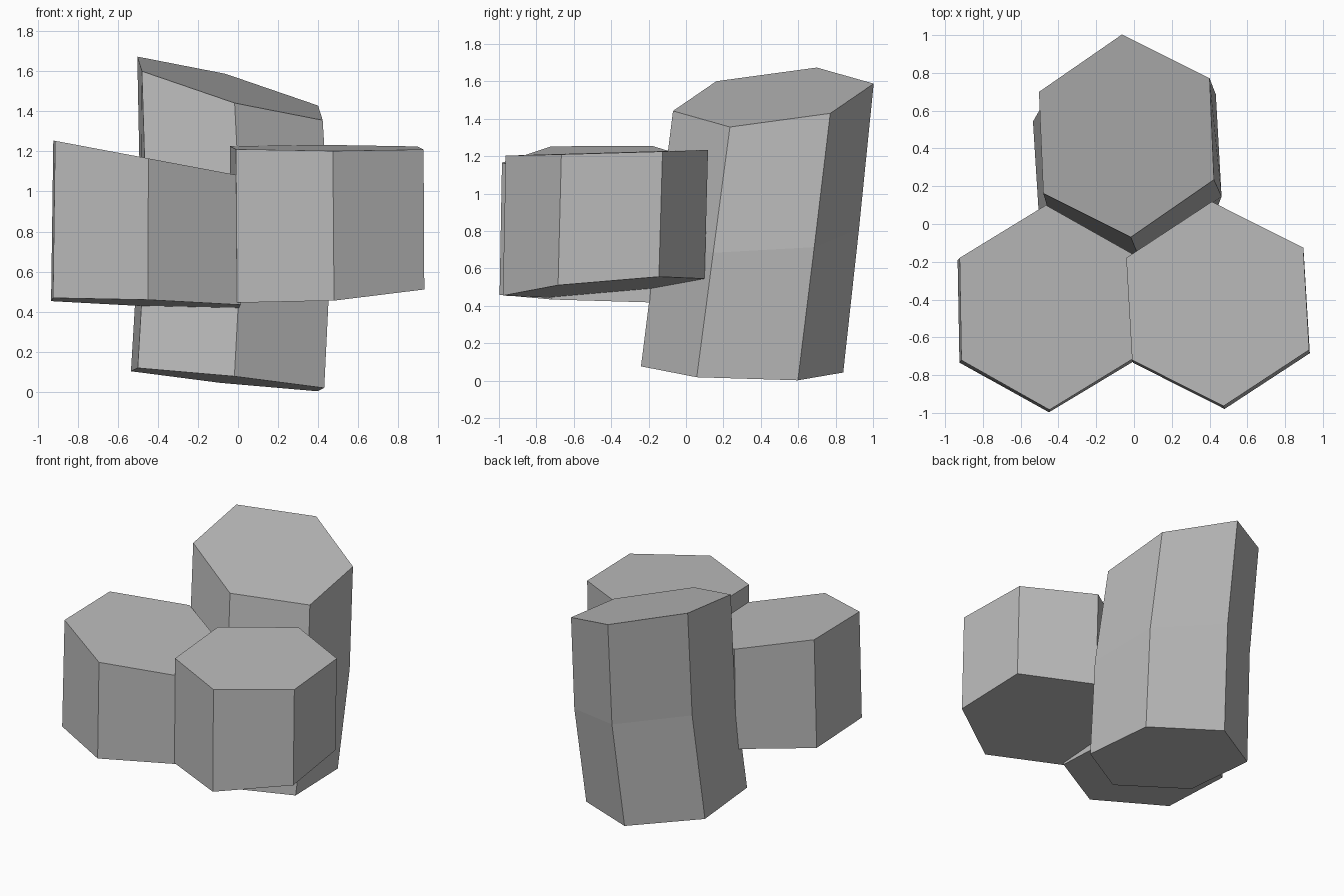
import bpy
import bmesh
from math import cos, sin, radians
from mathutils import Vector

cube = bpy.data.objects.get("Cube")
if cube:
    bpy.data.objects.remove(cube)

RADIUS = 0.542
SIDES = 6

# Stone colour
stone = bpy.data.materials.new("grey_stone")
stone.use_nodes = True
colour = (0.5, 0.5, 0.5, 1)
stone.diffuse_color = colour
stone.node_tree.nodes["Principled BSDF"].inputs["Base Color"].default_value = colour


def tilted_ring(bm, centre, slope, turn):
    """Regular hexagon lying in a plane that climbs by slope along x and y."""
    tilt = Vector((0, 0, 1)).rotation_difference(Vector((-slope[0], -slope[1], 1)))
    ring = []
    for i in range(SIDES):
        a = radians(turn - 90 + 360 / SIDES * i)
        ring.append(bm.verts.new(Vector(centre) + tilt @ Vector((RADIUS * cos(a), RADIUS * sin(a), 0))))
    return ring


def column(name, turn, sections):
    """Hexagonal prism lofted through tilted sections from bottom to top."""
    bm = bmesh.new()
    rings = [tilted_ring(bm, centre, slope, turn) for centre, slope in sections]
    bm.faces.new(rings[0][::-1])
    bm.faces.new(rings[-1])
    for low, high in zip(rings, rings[1:]):
        for i in range(SIDES):
            j = (i + 1) % SIDES
            bm.faces.new((low[i], low[j], high[j], high[i]))
    mesh = bpy.data.meshes.new(name)
    bm.to_mesh(mesh)
    bm.free()
    mesh.materials.append(stone)
    obj = bpy.data.objects.new(name, mesh)
    bpy.context.collection.objects.link(obj)


# Tall rear column, bent slightly at mid height
column("tall_back_column", 3.5, [
    ((-0.052, 0.30, 0.06), (-0.105, -0.037)),
    ((-0.012, 0.385, 0.785), (-0.19, 0.045)),
    ((-0.04, 0.467, 1.515), (-0.281, 0.124)),
])

# Short front columns
column("right_front_column", 1, [
    ((-0.46, -0.455, 0.443), (-0.036, -0.03)),
    ((-0.457, -0.442, 1.167), (-0.188, 0.0)),
])
column("left_front_column", 3.3, [
    ((0.447, -0.44, 0.5), (0.066, 0.088)),
    ((0.443, -0.423, 1.218), (-0.003, 0.028)),
])
